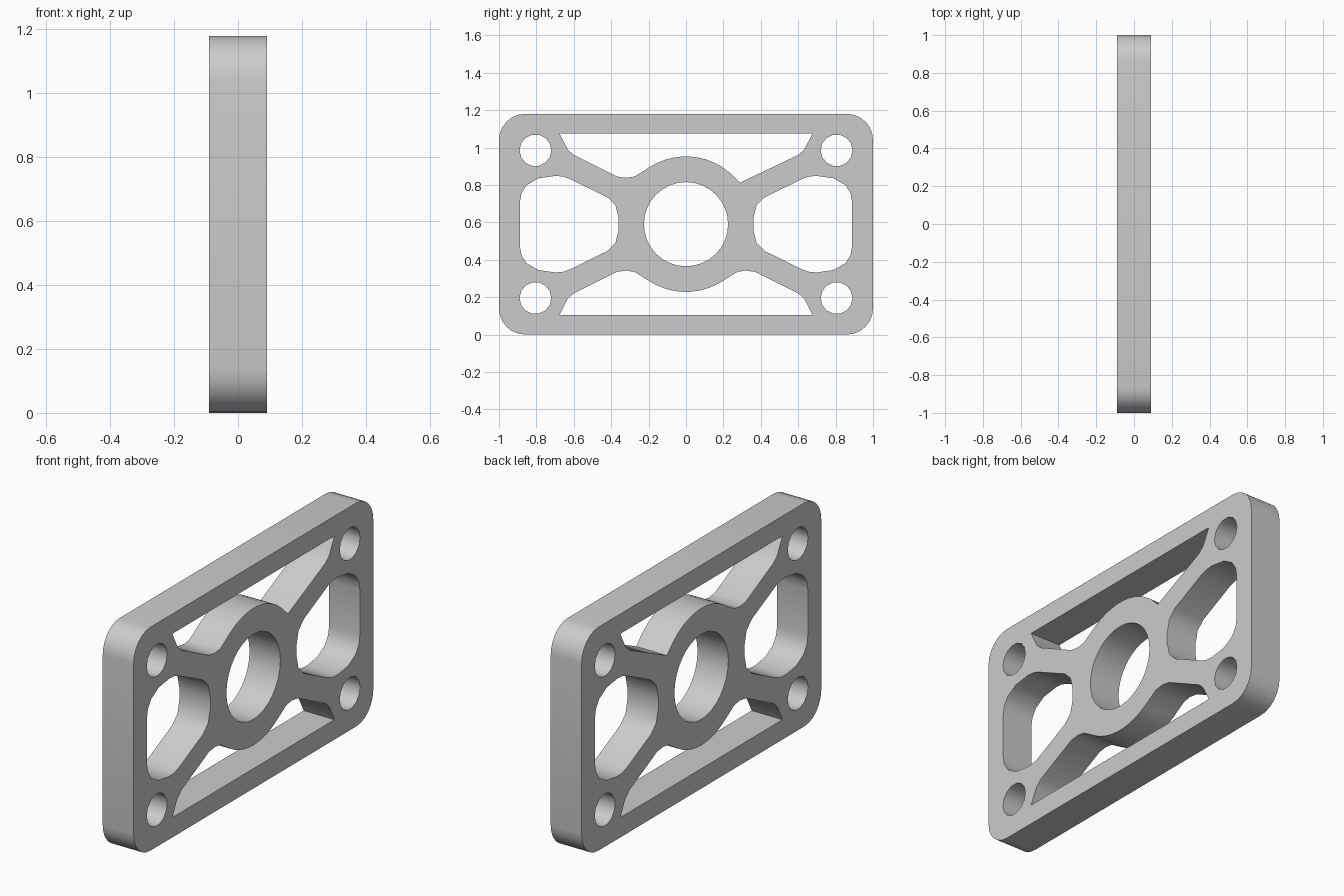
import bpy, bmesh
from math import sin, cos, pi, radians

cube = bpy.data.objects.get("Cube")
if cube:
    bpy.data.objects.remove(cube, do_unlink=True)

HALF_T = 0.09      # half thickness along x
MID = 0.59         # height of the plate centre


def arc(cy, cz, r, a0, a1, n):
    """n + 1 points on an arc, angles in degrees."""
    angles = [radians(a0 + (a1 - a0) * i / n) for i in range(n + 1)]
    return [(cy + r * cos(a), cz + r * sin(a)) for a in angles]


def circle(cy, cz, r, n):
    return arc(cy, cz, r, 0, 360, n)[:-1]


def mirror(points, sy, sz):
    return [(y * sy, z * sz) for y, z in points]


# Outer frame with rounded corners
R = 0.14
outline = []
for sy, sz, a in ((1, 1, 0), (-1, 1, 90), (-1, -1, 180), (1, -1, 270)):
    outline += arc(sy * (1 - R), sz * (MID - R), R, a, a + 90, 6)

# Central bore and four bolt holes
loops = [outline, circle(0, 0, 0.225, 32)]
for sy in (1, -1):
    for sz in (1, -1):
        loops.append(circle(sy * 0.805, sz * 0.395, 0.085, 14))

# Rounded side windows
upper = [(0.36, 0.03), (0.377, 0.1), (0.42, 0.143), (0.623, 0.243),
         (0.66, 0.255), (0.70, 0.258), (0.79, 0.245), (0.853, 0.208),
         (0.88, 0.165), (0.888, 0.12)]
side_window = upper + mirror(upper, 1, -1)[::-1]
loops += [side_window, mirror(side_window, -1, 1)]

# Upper and lower windows, cut around the hub; one upper corner is sharp
corner = [(0.676, 0.485), (0.633, 0.40), (0.60, 0.37)]
fillet = [(0.37, 0.255), (0.32, 0.248), (0.275, 0.255)]
hub = arc(0, 0, 0.362, 58, 122, 9)
soft_side = corner + fillet
sharp_side = corner + [(0.288, 0.222), (0.24, 0.27)]
loops.append(sharp_side + hub + mirror(soft_side, -1, 1)[::-1])
lower = soft_side + hub + mirror(soft_side, -1, 1)[::-1]
loops.append(mirror(lower, 1, -1))

# Fill the profile and give it thickness
bm = bmesh.new()
edges = []
for loop in loops:
    verts = [bm.verts.new((-HALF_T, y, z + MID)) for y, z in loop]
    edges += [bm.edges.new((v, verts[i - 1])) for i, v in enumerate(verts)]
bmesh.ops.triangle_fill(bm, edges=edges, use_beauty=True, use_dissolve=False)
grown = bmesh.ops.extrude_face_region(bm, geom=bm.faces[:], use_keep_orig=True)
moved = [g for g in grown["geom"] if isinstance(g, bmesh.types.BMVert)]
bmesh.ops.translate(bm, verts=moved, vec=(2 * HALF_T, 0, 0))
bmesh.ops.recalc_face_normals(bm, faces=bm.faces[:])
mesh = bpy.data.meshes.new("mounting_plate")
bm.to_mesh(mesh)
bm.free()

plate = bpy.data.objects.new("mounting_plate", mesh)
bpy.context.collection.objects.link(plate)

# Plain grey material
grey = bpy.data.materials.new("light_grey")
grey.use_nodes = True
color = (0.6, 0.6, 0.6, 1)
grey.diffuse_color = color
grey.node_tree.nodes["Principled BSDF"].inputs["Base Color"].default_value = color
mesh.materials.append(grey)

bpy.context.view_layer.objects.active = plate
plate.select_set(True)
bpy.ops.object.shade_smooth_by_angle(angle=radians(35))
